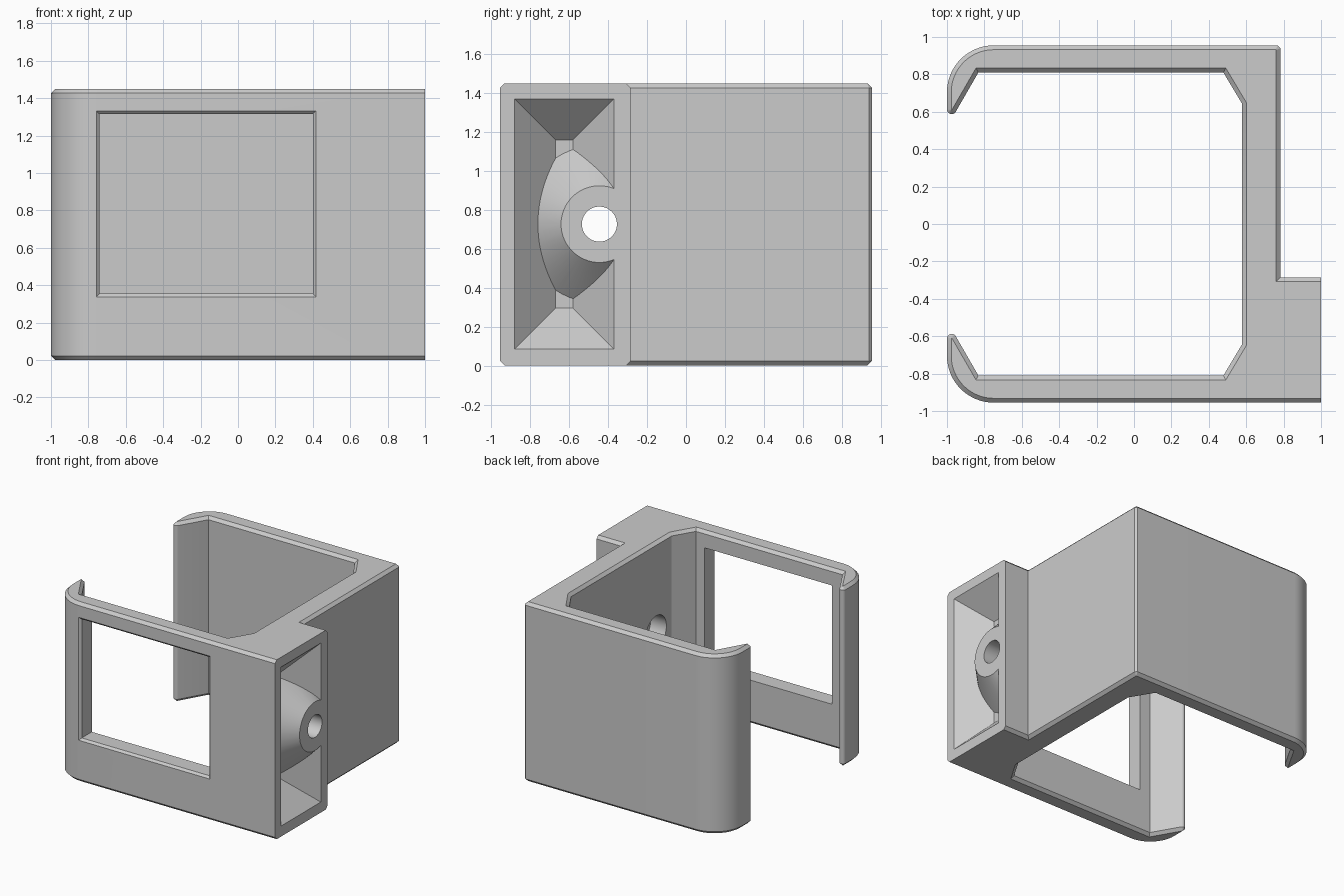
import bpy, bmesh
from math import sin, cos, radians
from mathutils import Vector

cube = bpy.data.objects.get("Cube")
if cube:
    bpy.data.objects.remove(cube)

HEIGHT, CHAMFER = 1.45, 0.023
BOSS_Y, MID_Z = -0.445, 0.727

grey = bpy.data.materials.new("light_grey")
grey.use_nodes = True
color = (0.6, 0.6, 0.6, 1)
grey.diffuse_color = color
grey.node_tree.nodes["Principled BSDF"].inputs["Base Color"].default_value = color


def loft(name, rings):
    """Closed solid through a list of matching point rings."""
    bm = bmesh.new()
    loops = [[bm.verts.new(p) for p in ring] for ring in rings]
    n = len(loops[0])
    for a, b in zip(loops, loops[1:]):
        for i in range(n):
            j = (i + 1) % n
            bm.faces.new((a[i], a[j], b[j], b[i]))
    bm.faces.new(loops[0][::-1])
    bm.faces.new(loops[-1])
    bmesh.ops.recalc_face_normals(bm, faces=bm.faces[:])
    mesh = bpy.data.meshes.new(name)
    bm.to_mesh(mesh)
    bm.free()
    mesh.materials.append(grey)
    obj = bpy.data.objects.new(name, mesh)
    bpy.context.collection.objects.link(obj)
    return obj


def subtract(target, cutter):
    mod = target.modifiers.new("cut", 'BOOLEAN')
    mod.operation, mod.solver, mod.object = 'DIFFERENCE', 'EXACT', cutter
    bpy.context.view_layer.objects.active = target
    bpy.ops.object.modifier_apply(modifier=mod.name)
    bpy.data.objects.remove(cutter)


def arc(cx, cy, r, start, end, steps):
    angles = [radians(start + (end - start) * i / steps) for i in range(steps + 1)]
    return [(cx + r * cos(a), cy + r * sin(a)) for a in angles]


def inset(points, d):
    """Mitred inward offset of a counter-clockwise outline; the mounting face stays put."""
    result = []
    for i, p in enumerate(points):
        p = Vector(p)
        e1 = (p - Vector(points[i - 1])).normalized()
        e2 = (Vector(points[(i + 1) % len(points)]) - p).normalized()
        n1, n2 = Vector((-e1.y, e1.x)), Vector((-e2.y, e2.x))
        q = p + (n1 + n2) * d / (1 + n1.dot(n2))
        result.append((1.0 if p.x > 0.99 else q.x, q.y))
    return result


def turned(name, profile):
    """Round solid along x from (x, radius) pairs."""
    return loft(name, [[(x, y, z) for y, z in arc(BOSS_Y, MID_Z, r, 0, 354.375, 63)]
                       for x, r in profile])


def rect_x(x, y0, y1, z0, z1):
    return [(x, y0, z0), (x, y1, z0), (x, y1, z1), (x, y0, z1)]


def rect_y(y, grow):
    x0, x1, z0, z1 = -0.74 - grow, 0.4 + grow, 0.355 - grow, 1.315 + grow
    return [(x0, y, z0), (x1, y, z0), (x1, y, z1), (x0, y, z1)]


# Clip outline: the back arm, mirrored for the front arm
back_outer = arc(-0.75, 0.705, 0.25, 90, 180, 16)
back_tip = arc(-0.975, 0.612, 0.025, 180, 330, 8)
back_inner = [(-0.832, 0.81), (0.478, 0.81), (0.578, 0.643)]
arm = back_outer + back_tip + back_inner
front_arm = [(x, -y) for x, y in reversed(arm)]
mount = [(1, -0.955), (1, -0.285), (0.783, -0.285), (0.783, 0.94), (0.768, 0.955)]
outline = mount + arm + front_arm

# Body with chamfered top and bottom rims
small = inset(outline, CHAMFER)
layers = [(small, 0), (outline, CHAMFER), (outline, HEIGHT - CHAMFER), (small, HEIGHT)]
body = loft("clip_body", [[(x, y, z) for x, y in pts] for pts, z in layers])

# Window through the front wall, chamfered outside
subtract(body, loft("window_cutter", [rect_y(-1.05, 0.017), rect_y(-0.955, 0.017),
                                      rect_y(-0.938, 0), rect_y(-0.7, 0)]))

# Tapered pocket in the mounting face, leaving a conical screw boss
outer = (-0.88, -0.37, 0.085, 1.37)
floor = (-0.67, -0.58, 0.295, 1.16)
pocket = loft("pocket_cutter", [rect_x(1.1, *outer), rect_x(1, *outer), rect_x(0.79, *floor)])
subtract(pocket, turned("boss_shape", [(0.7, 0.497), (1, 0.197), (1.2, 0.197)]))
subtract(body, pocket)

# Screw hole with a wider recess on the inside
subtract(body, turned("hole_cutter", [(0.4, 0.13), (0.72, 0.13), (0.72, 0.09), (1.2, 0.09)]))

# Smooth the round parts, keep edges sharp
bpy.ops.object.select_all(action='DESELECT')
body.select_set(True)
bpy.context.view_layer.objects.active = body
bpy.ops.object.shade_smooth_by_angle(angle=radians(25))
